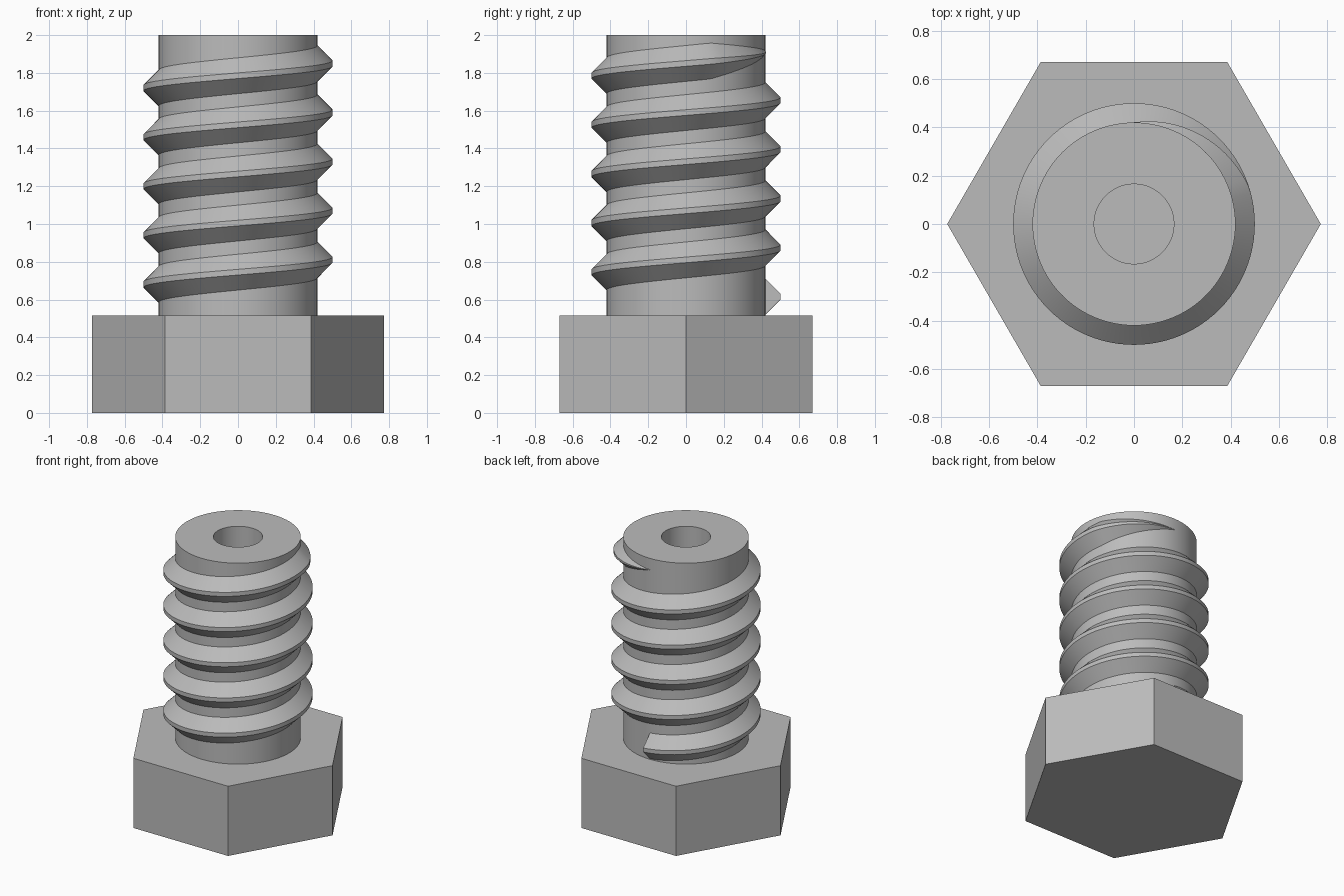
import bpy, bmesh
from math import sin, cos, radians, pi

if "Cube" in bpy.data.objects:
    bpy.data.objects.remove(bpy.data.objects["Cube"])

steel = bpy.data.materials.new("grey steel")
steel.use_nodes = True
colour = (0.5, 0.5, 0.5, 1)
steel.diffuse_color = colour
steel.node_tree.nodes["Principled BSDF"].inputs["Base Color"].default_value = colour


def skin(name, rings, closed, capped, smooth):
    """Join successive rings of points with faces and make an object."""
    bm = bmesh.new()
    loops = [[bm.verts.new(p) for p in ring] for ring in rings]
    pairs = list(zip(loops, loops[1:]))
    if closed:
        pairs.append((loops[-1], loops[0]))
    count = len(loops[0])
    for a, b in pairs:
        for i in range(count if capped else count - 1):
            j = (i + 1) % count
            bm.faces.new((a[i], b[i], b[j], a[j]))
    if capped:
        bm.faces.new(loops[0])
        bm.faces.new(loops[-1])
    bmesh.ops.remove_doubles(bm, verts=bm.verts, dist=1e-5)
    bmesh.ops.recalc_face_normals(bm, faces=bm.faces)
    mesh = bpy.data.meshes.new(name)
    bm.to_mesh(mesh)
    bm.free()
    mesh.materials.append(steel)
    obj = bpy.data.objects.new(name, mesh)
    bpy.context.collection.objects.link(obj)
    if smooth:
        bpy.ops.object.select_all(action="DESELECT")
        obj.select_set(True)
        bpy.context.view_layer.objects.active = obj
        bpy.ops.object.shade_smooth_by_angle(angle=radians(30))
    return obj


def around(profile, angle):
    return [(r * cos(angle), r * sin(angle), z) for r, z in profile]


def lathe(name, profile, sides, smooth):
    rings = [around(profile, 2 * pi * i / sides) for i in range(sides)]
    return skin(name, rings, True, False, smooth)


# Hexagonal head
head_top = 0.515
lathe("hex_head", [(0, 0), (0.773, 0), (0.773, head_top), (0, head_top)], 6, False)

# Shank with a blind bore in its end
core = 0.42
lathe("shank", [(0, 0.5), (core, 0.5), (core, 2), (0.165, 2),
                (0.165, 0.52), (0, 0.52)], 96, True)

# Right-handed thread: five turns, fading out at the top
turns, per_turn, pitch, start_z = 5, 96, 0.26, 0.615
fade = 0.2
rings = []
for i in range(turns * per_turn + 1):
    t = i / per_turn
    z = start_z + pitch * t
    k = max(0.02, min(1, (turns - t) / fade))
    root, crest, depth = 0.095 * k, 0.015 * k, 0.08 * k
    profile = [(core - 0.01, z - root), (core, z - root), (core + depth, z - crest),
               (core + depth, z + crest), (core, z + root), (core - 0.01, z + root)]
    rings.append(around(profile, pi / 2 + 2 * pi * t))
skin("screw_thread", rings, False, True, True)
